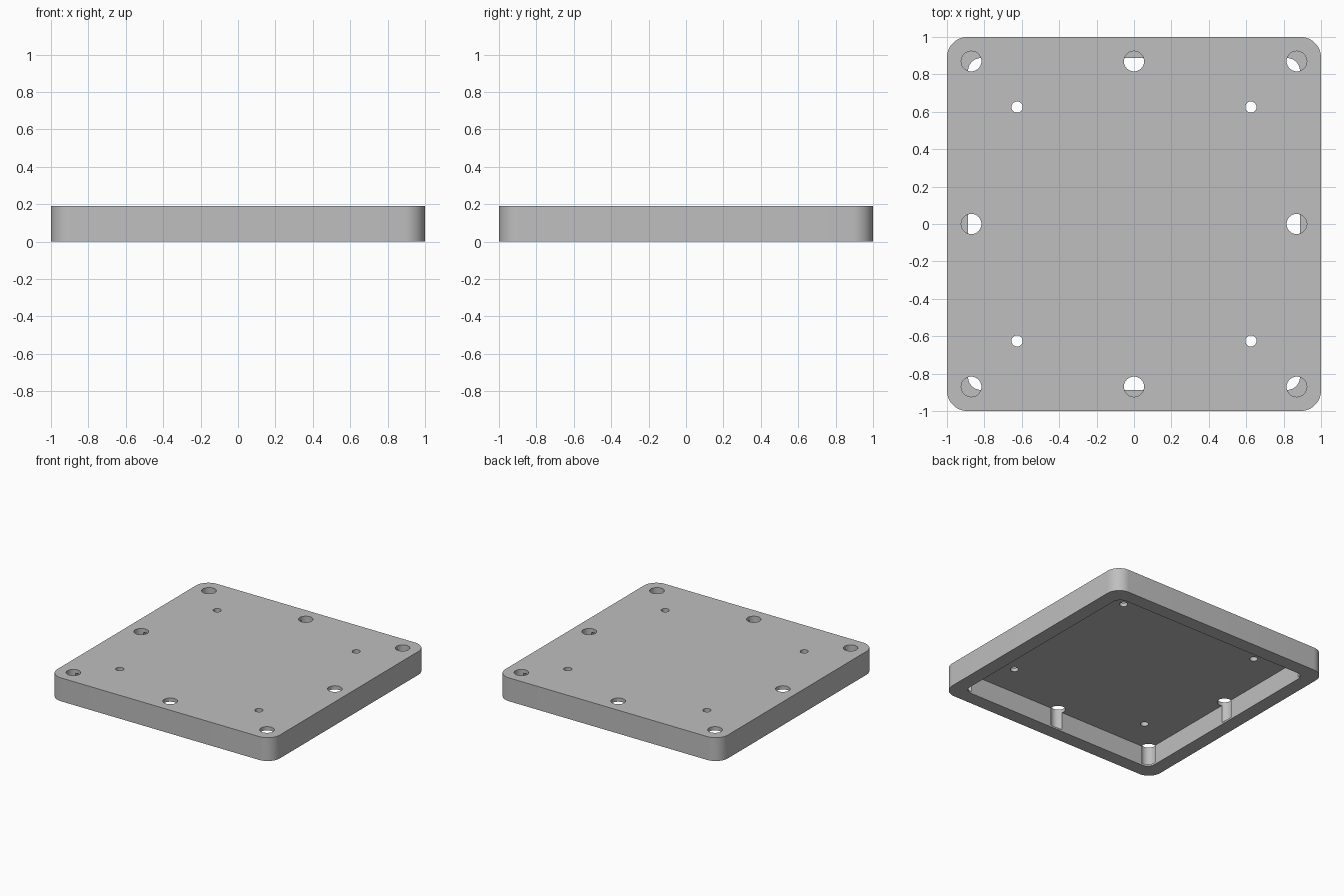
import bpy
import bmesh
from math import cos, sin, pi

if "Cube" in bpy.data.objects:
    bpy.data.objects.remove(bpy.data.objects["Cube"], do_unlink=True)

HEIGHT = 0.19
CEILING = 0.16        # underside of the top skin
POCKET_FLOOR = 0.015  # bottom of the large holes, just above the rim's base

grey = bpy.data.materials.new("plain grey")
grey.use_nodes = True
colour = (0.52, 0.52, 0.52, 1)
grey.diffuse_color = colour
grey.node_tree.nodes["Principled BSDF"].inputs["Base Color"].default_value = colour


def rounded_square(half, radius, steps=12):
    """Outline of a square with rounded corners, anticlockwise."""
    inner = half - radius
    points = []
    for corner, (sx, sy) in enumerate([(1, 1), (-1, 1), (-1, -1), (1, -1)]):
        for i in range(steps + 1):
            a = (corner + i / steps) * pi / 2
            points.append((sx * inner + radius * cos(a), sy * inner + radius * sin(a)))
    return points


def circle(x, y, radius, steps=40):
    return [(x + radius * cos(2 * pi * i / steps), y + radius * sin(2 * pi * i / steps))
            for i in range(steps)]


def prisms(name, parts):
    """One object made of upright prisms: (outline, bottom, top)."""
    bm = bmesh.new()
    for outline, bottom, top in parts:
        low = [bm.verts.new((x, y, bottom)) for x, y in outline]
        high = [bm.verts.new((x, y, top)) for x, y in outline]
        bm.faces.new(low[::-1])
        bm.faces.new(high)
        for i in range(len(low)):
            j = (i + 1) % len(low)
            bm.faces.new((low[i], low[j], high[j], high[i]))
    mesh = bpy.data.meshes.new(name)
    bm.to_mesh(mesh)
    bm.free()
    mesh.materials.append(grey)
    obj = bpy.data.objects.new(name, mesh)
    bpy.context.collection.objects.link(obj)
    return obj


def select(obj):
    bpy.ops.object.select_all(action="DESELECT")
    obj.select_set(True)
    bpy.context.view_layer.objects.active = obj


def cut(body, cutter):
    select(body)
    mod = body.modifiers.new("cut", "BOOLEAN")
    mod.operation = "DIFFERENCE"
    mod.solver = "EXACT"
    mod.object = cutter
    bpy.ops.object.modifier_apply(modifier=mod.name)
    bpy.data.objects.remove(cutter, do_unlink=True)


# Solid plate with rounded corners
plate = prisms("cover_plate", [(rounded_square(1, 0.11), 0, HEIGHT)])

# Hollow underside
cut(plate, prisms("cavity", [(rounded_square(0.887, 0.068), -0.1, CEILING)]))

# Eight large holes biting into the rim, four small holes through the skin
grid = [-0.87, 0, 0.87]
holes = [(circle(x, y, 0.054), POCKET_FLOOR, 0.3)
         for x in grid for y in grid if x or y]
holes += [(circle(x, y, 0.03), 0.1, 0.3)
          for x in (-0.625, 0.625) for y in (-0.625, 0.625)]
cut(plate, prisms("holes", holes))

select(plate)
bpy.ops.object.shade_smooth_by_angle(angle=pi / 6)
